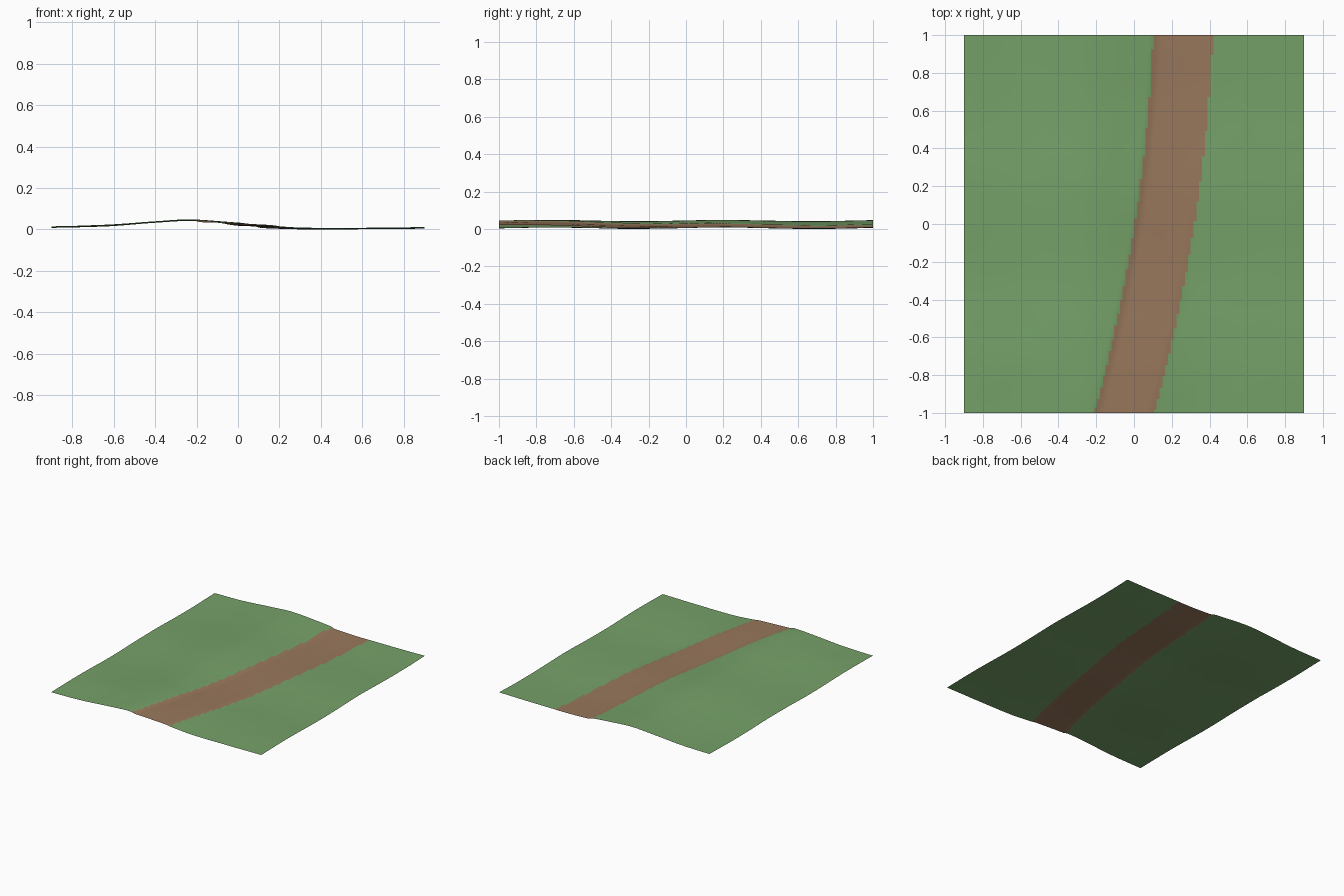
import bpy, bmesh, math
from mathutils import Vector, noise

if "Cube" in bpy.data.objects:
    bpy.data.objects.remove(bpy.data.objects["Cube"])

W, L = 1.8, 2.0          # ground size
NX, NY = 120, 134        # grid cells
HALF = 0.158             # half width of the path
# cross profile of the ground: (x, height)
PROFILE = [(-0.9, 0.017), (-0.75, 0.02), (-0.6, 0.026), (-0.4, 0.041),
           (-0.22, 0.050), (0.0, 0.035), (0.28, 0.012), (0.6, 0.010), (0.9, 0.013)]


def smooth(t):
    t = max(0.0, min(1.0, t))
    return t * t * (3 - 2 * t)


def profile(x):
    # Catmull-style cubic through the profile points
    p = PROFILE
    i = 0
    while i < len(p) - 2 and x > p[i + 1][0]:
        i += 1

    def slope(k):
        a, b = p[max(k - 1, 0)], p[min(k + 1, len(p) - 1)]
        return (b[1] - a[1]) / (b[0] - a[0])
    (x0, z0), (x1, z1) = p[i], p[i + 1]
    h = x1 - x0
    t = (x - x0) / h
    return ((2*t**3 - 3*t**2 + 1) * z0 + (t**3 - 2*t**2 + t) * h * slope(i)
            + (3*t**2 - 2*t**3) * z1 + (t**3 - t**2) * h * slope(i + 1))


def path_centre(y):
    return 0.162 + 0.155 * y - 0.058 * y * y


def height(x, y):
    z = profile(x)
    # the path bed is partly levelled toward its centre line and slightly sunk
    c = path_centre(y)
    bed = 0.5 * profile(x) + 0.5 * profile(c) - 0.003
    k = 1 - smooth((abs(x - c) - HALF + 0.035) / 0.05)
    z += (bed - z) * k
    # gentle rolling along the length and fine unevenness
    z += 0.0035 * math.cos(2 * math.pi * (y - 0.2) / 0.93)
    z += 0.0012 * noise.noise(Vector((x * 5, y * 5, 3.0)))
    return z


def material(name, rgb):
    m = bpy.data.materials.new(name)
    m.diffuse_color = (*rgb, 1)
    m.use_nodes = True
    m.node_tree.nodes["Principled BSDF"].inputs["Base Color"].default_value = m.diffuse_color
    return m


# ground sheet with the dirt path marked by distance from the curved centre line
bm = bmesh.new()
bmesh.ops.create_grid(bm, x_segments=NX, y_segments=NY, size=1)
for v in bm.verts:
    v.co.x *= W / 2
    v.co.y *= L / 2
    v.co.z = height(v.co.x, v.co.y)
low = min(v.co.z for v in bm.verts)
for v in bm.verts:
    v.co.z -= low
for f in bm.faces:
    c = f.calc_center_median()
    f.material_index = int(abs(c.x - path_centre(c.y)) < HALF)
    f.smooth = True
mesh = bpy.data.meshes.new("ground_with_path")
bm.to_mesh(mesh)
bm.free()
mesh.materials.append(material("grass_green", (0.180, 0.358, 0.140)))
mesh.materials.append(material("dirt_brown", (0.318, 0.188, 0.107)))
ground = bpy.data.objects.new("ground_with_path", mesh)
bpy.context.collection.objects.link(ground)
